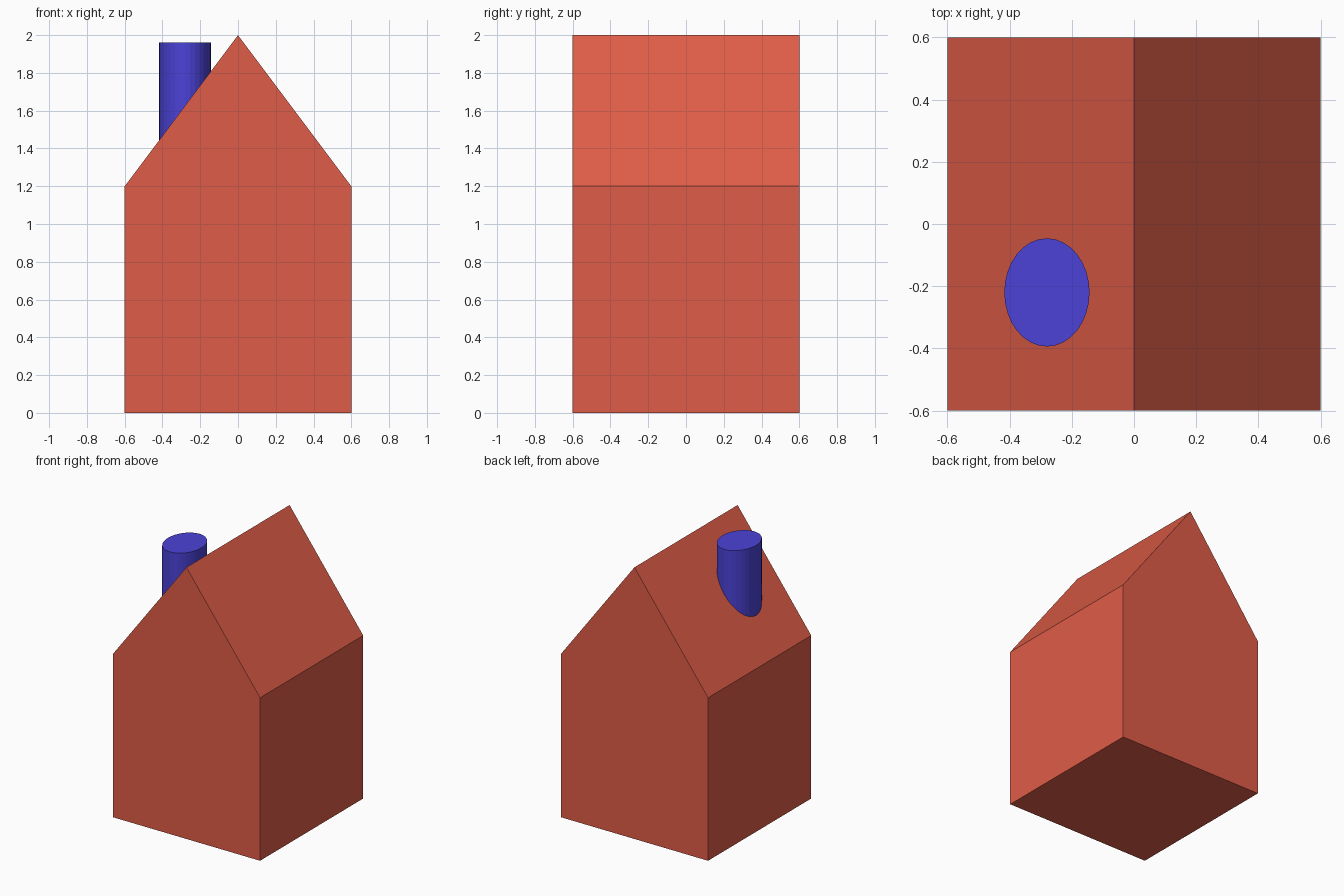
import bpy, bmesh

if "Cube" in bpy.data.objects:
    bpy.data.objects.remove(bpy.data.objects["Cube"])


def material(name, color):
    mat = bpy.data.materials.new(name)
    mat.diffuse_color = (*color, 1)
    mat.use_nodes = True
    mat.node_tree.nodes["Principled BSDF"].inputs["Base Color"].default_value = mat.diffuse_color
    return mat


# House body: gabled profile extruded from front to back
profile = [(-0.6, 0), (0.6, 0), (0.6, 1.2), (0, 2), (-0.6, 1.2)]
bm = bmesh.new()
front = bm.faces.new([bm.verts.new((x, -0.6, z)) for x, z in profile])
ext = bmesh.ops.extrude_face_region(bm, geom=[front], use_keep_orig=True)
moved = [v for v in ext["geom"] if isinstance(v, bmesh.types.BMVert)]
bmesh.ops.translate(bm, verts=moved, vec=(0, 1.2, 0))
bmesh.ops.recalc_face_normals(bm, faces=bm.faces)
mesh = bpy.data.meshes.new("house_body")
bm.to_mesh(mesh)
bm.free()
house = bpy.data.objects.new("house_body", mesh)
bpy.context.collection.objects.link(house)
mesh.materials.append(material("red", (0.74, 0.11, 0.065)))

# Chimney: oval column rising out of the left roof slope
bottom, top = 1.3, 1.96
bpy.ops.mesh.primitive_cylinder_add(vertices=32, radius=1, depth=1,
                                    location=(-0.28, -0.22, (bottom + top) / 2))
chimney = bpy.context.object
chimney.name = "chimney"
chimney.scale = (0.137, 0.174, top - bottom)
bpy.ops.object.transform_apply(location=False, rotation=False, scale=True)
chimney.data.materials.append(material("blue", (0.07, 0.055, 0.68)))
